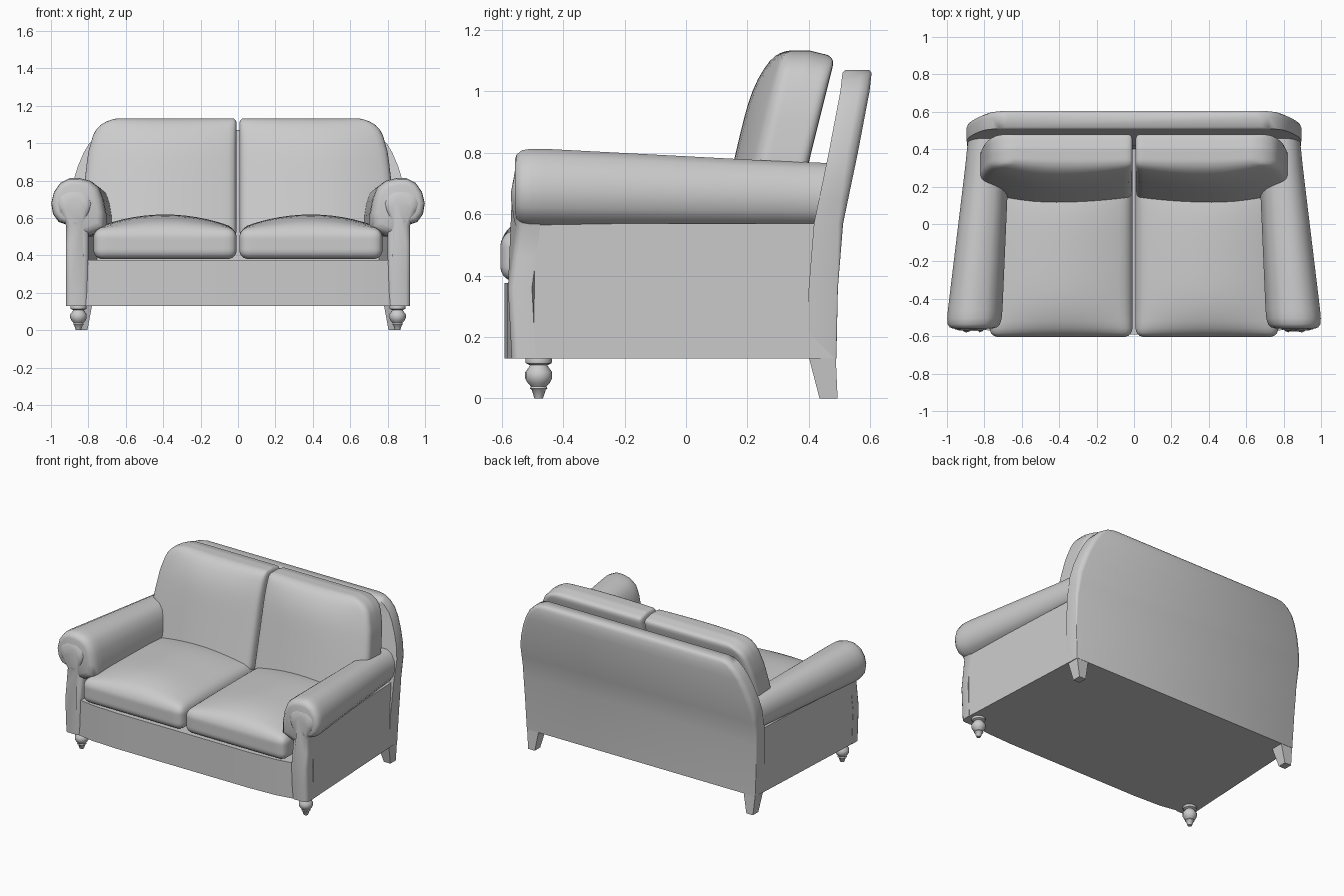
import bpy, bmesh, math
from mathutils import Vector

cube = bpy.data.objects.get("Cube")
if cube:
    bpy.data.objects.remove(cube)

fabric = bpy.data.materials.new("plain grey")
fabric.use_nodes = True
GREY = (0.6, 0.6, 0.6, 1)
fabric.diffuse_color = GREY
fabric.node_tree.nodes["Principled BSDF"].inputs["Base Color"].default_value = GREY


def interp(z, table):
    """Linear lookup in a list of (position, value) pairs."""
    if z <= table[0][0]:
        return table[0][1]
    for (a, va), (b, vb) in zip(table, table[1:]):
        if z <= b:
            return va + (vb - va) * (z - a) / (b - a)
    return table[-1][1]


def finish(name, bm, mirror=True, angle=40):
    bmesh.ops.recalc_face_normals(bm, faces=bm.faces)
    mesh = bpy.data.meshes.new(name)
    bm.to_mesh(mesh)
    bm.free()
    mesh.materials.append(fabric)
    ob = bpy.data.objects.new(name, mesh)
    bpy.context.collection.objects.link(ob)
    bpy.ops.object.select_all(action='DESELECT')
    ob.select_set(True)
    bpy.context.view_layer.objects.active = ob
    bpy.ops.object.shade_smooth_by_angle(angle=math.radians(angle))
    if mirror:
        mod = ob.modifiers.new("Mirror", 'MIRROR')
        mod.use_mirror_merge = False
    return ob


def loft(name, rings, **kw):
    """Skin closed rings of equal length and cap both ends."""
    bm = bmesh.new()
    loops = [[bm.verts.new(p) for p in ring] for ring in rings]
    n = len(loops[0])
    for a, b in zip(loops, loops[1:]):
        for i in range(n):
            j = (i + 1) % n
            bm.faces.new((a[i], a[j], b[j], b[i]))
    bm.faces.new(loops[0])
    bm.faces.new(loops[-1])
    return finish(name, bm, **kw)


def soft_block(name, half, radius, shape):
    """Rounded box whose points are moved by shape(point, unit_point)."""
    bm = bmesh.new()
    bmesh.ops.create_cube(bm, size=2)
    bmesh.ops.subdivide_edges(bm, edges=bm.edges, cuts=19, use_grid_fill=True)
    h = Vector(half)
    for v in bm.verts:
        p = Vector([math.sin(c * math.pi / 2) * s for c, s in zip(v.co, h)])
        core = Vector([max(r - s, min(s - r, c)) for c, s, r in zip(p, h, [radius] * 3)])
        d = p - core
        if d.length > 1e-6:
            p = core + d.normalized() * radius
        unit = Vector([c / s for c, s in zip(p, h)])
        v.co = shape(p, unit)
    return finish(name, bm, angle=60)


# Base box with a gently bowed front
half_plan = [(0.87, 0.485), (0.915, -0.55), (0.80, -0.565), (0.70, -0.583), (0.5, -0.592)]
plan = half_plan + [(-x, y) for x, y in reversed(half_plan)]
loft("seat_base", [[(x, y, z) for x, y in plan] for z in (0.13, 0.375)], mirror=False, angle=20)

# Flat side panels under the arms
side = [(0.92, -0.53), (0.87, 0.485), (0.75, 0.485), (0.80, -0.53)]
loft("side_panel", [[(x, y, z) for x, y in side] for z in (0.13, 0.57)], angle=20)

# Rolled arms, narrowing and leaning inward to the rear
section = [(0.92, 0.565), (0.96, 0.578), (0.99, 0.62), (1.0, 0.68), (0.985, 0.74),
           (0.95, 0.79), (0.90, 0.815), (0.85, 0.815), (0.79, 0.80), (0.745, 0.765),
           (0.72, 0.70), (0.705, 0.62), (0.705, 0.54), (0.80, 0.50)]


def arm_ring(y, scale):
    t = (y + 0.5) / 0.95
    ring = []
    for x, z in section:
        x = 0.87 + (x - 0.87) * scale - t * (0.04 + (x - 0.7) * 0.25)
        z = 0.67 + (z - 0.67) * scale - t * max(0, z - 0.565) * 0.2
        lean = 0.25 * (z - 0.57) if y > 0.4 else 0
        ring.append((x, y + lean, z))
    return ring


arm_steps = [(-0.558, 0.72), (-0.552, 0.84), (-0.535, 0.94), (-0.505, 0.985), (-0.46, 1),
             (-0.2, 1), (0.1, 1), (0.3, 1), (0.43, 1)]
loft("arm_roll", [arm_ring(y, s) for y, s in arm_steps], angle=60)

# Scroll-shaped facing on the front of each arm
facing = [(0.80, z) for z in (0.56, 0.46, 0.36, 0.24, 0.13)]
facing += [(0.92, z) for z in (0.13, 0.24, 0.36, 0.46, 0.56)]
for k in range(11):
    a = math.radians(-50 + 28 * k)
    facing.append((0.875 + 0.095 * math.cos(a), 0.675 + 0.09 * math.sin(a)))
bow = [(0.13, -0.56), (0.36, -0.572), (0.56, -0.545), (0.7, -0.565), (0.78, -0.555)]


def facing_ring(inset, depth):
    ring = []
    for x, z in facing:
        cz = max(0.675, z) if z > 0.6 else z
        nx = 0.865 + (x - 0.865) * (1 - inset)
        ring.append((nx, interp(z, bow) + depth, z - (cz - 0.6) * inset * (z > 0.6)))
    return ring


loft("arm_facing", [facing_ring(0, 0.07), facing_ring(0, 0.012),
                    facing_ring(0.12, 0), facing_ring(0.4, -0.008)], angle=50)

# Leaning backrest with rounded shoulders
rear_y = [(0.13, 0.49), (0.36, 0.495), (0.57, 0.512), (0.8, 0.56), (1.0, 0.598), (1.07, 0.606)]
half_w = [(0.13, 0.87), (0.57, 0.892), (0.72, 0.895), (0.8, 0.88), (0.88, 0.855), (0.95, 0.825),
          (1.0, 0.795), (1.04, 0.755), (1.06, 0.72), (1.068, 0.69)]


def back_ring(z, trim=0):
    w, y = interp(z, half_w) - trim, interp(z, rear_y) - trim
    thick = 0.095 - 2 * trim
    r = interp(z, [(0.4, 0.004), (0.8, 0.035)])
    right = [(w, y - thick), (w, y - r), (w - 0.3 * r, y - 0.3 * r), (w - r, y)]
    return [(px, py, z) for px, py in right] + [(-px, py, z) for px, py in reversed(right)]


levels = [0.13, 0.36, 0.5, 0.57, 0.65, 0.72, 0.8, 0.88, 0.95, 1.0, 1.04, 1.06]
loft("backrest", [back_ring(z) for z in levels] + [back_ring(1.07, 0.008)], mirror=False, angle=50)


# Crowned seat cushions
def seat_shape(p, u):
    crown = 0.075 * max(0, 1 - u.x ** 2) * max(0, 1 - u.y ** 4)
    z = 0.462 + p.z + (crown if u.z > 0 else 0) * max(0, u.z)
    return Vector((0.39 + p.x, -0.165 + p.y, z))


soft_block("seat_cushion", (0.383, 0.44, 0.082), 0.05, seat_shape)

# Plump back cushions, leaning with the backrest
edge = [(0.78, 1), (0.95, 0.975), (1.05, 0.94), (1.09, 0.91), (1.12, 0.85), (1.135, 0.80)]


def back_shape(p, u):
    z = 0.815 + p.z
    x = (0.415 + p.x) * interp(z, edge)
    fall = 1 - u.x ** 2 * (1 if u.x > 0 else 0.55)
    puff = 0.08 * max(0, fall) * max(0, 1 - 0.8 * max(0, u.z) ** 4) * max(0, -u.y)
    y = 0.325 + p.y + 0.235 * (z - 0.8) - puff
    return Vector((x, y, z - 0.02 * max(0, u.y) * max(0, u.z)))


soft_block("back_cushion", (0.407, 0.083, 0.318), 0.03, back_shape)

# Turned front feet
turning = [(0, 0.014), (0.028, 0.023), (0.032, 0.029), (0.038, 0.025), (0.05, 0.036), (0.065, 0.044),
           (0.085, 0.044), (0.1, 0.033), (0.108, 0.028), (0.114, 0.042), (0.125, 0.044), (0.135, 0.04)]
loft("front_foot", [[(0.853 + r * math.cos(k * math.pi / 8), -0.48 + r * math.sin(k * math.pi / 8), z)
                     for k in range(16)] for z, r in turning])

# Tapered square rear feet
low = [(0.805, 0.435, 0), (0.855, 0.435, 0), (0.855, 0.494, 0), (0.805, 0.494, 0)]
high = [(0.78, 0.4, 0.135), (0.868, 0.4, 0.135), (0.868, 0.488, 0.135), (0.78, 0.488, 0.135)]
loft("rear_foot", [low, high], angle=20)
